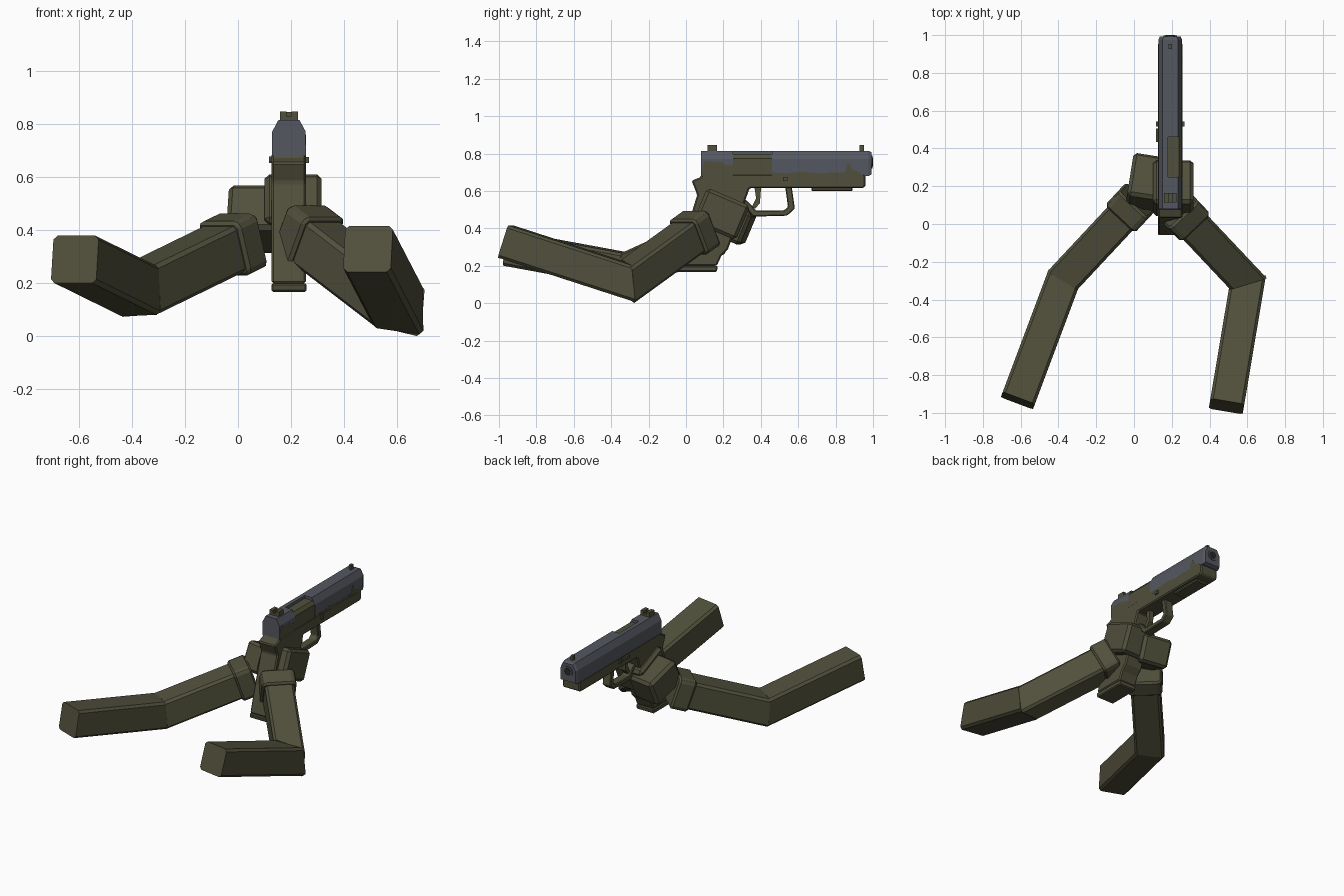
import bpy, bmesh, math
from mathutils import Vector, Matrix, Euler

if "Cube" in bpy.data.objects:
    bpy.data.objects.remove(bpy.data.objects["Cube"])


def material(name, rgb):
    m = bpy.data.materials.new(name)
    m.diffuse_color = (*rgb, 1)
    m.use_nodes = True
    m.node_tree.nodes["Principled BSDF"].inputs["Base Color"].default_value = m.diffuse_color
    return m


OLIVE = material("olive", (0.082, 0.08, 0.045))
GREY = material("gunmetal grey", (0.09, 0.097, 0.118))
DARK = material("dark bore", (0.02, 0.02, 0.022))
CX = 0.192  # centre plane of the pistol


def finish(bm, name, mat, bevel=0.0):
    bmesh.ops.recalc_face_normals(bm, faces=bm.faces)
    me = bpy.data.meshes.new(name)
    bm.to_mesh(me)
    bm.free()
    me.materials.append(mat)
    ob = bpy.data.objects.new(name, me)
    bpy.context.collection.objects.link(ob)
    if bevel:
        b = ob.modifiers.new("chamfer", 'BEVEL')
        b.width, b.segments = bevel, 1
        b.limit_method, b.angle_limit = 'ANGLE', math.radians(35)
    return ob


def box(name, centre, size, mat, bevel=0.0, rot=None):
    bm = bmesh.new()
    r = rot if rot else Matrix.Identity(4)
    bmesh.ops.create_cube(bm, size=1, matrix=Matrix.Translation(centre) @ r @ Matrix.Diagonal((*size, 1)))
    return finish(bm, name, mat, bevel)


def loft(name, ring_a, ring_b, mat, bevel=0.0):
    bm = bmesh.new()
    a = [bm.verts.new(p) for p in ring_a]
    b = [bm.verts.new(p) for p in ring_b]
    bm.faces.new(a)
    bm.faces.new(b)
    for i in range(len(a)):
        j = (i + 1) % len(a)
        bm.faces.new((a[i], a[j], b[j], b[i]))
    return finish(bm, name, mat, bevel)


def side_prism(name, pts, x0, x1, mat, bevel=0.0):
    return loft(name, [(x0, y, z) for y, z in pts], [(x1, y, z) for y, z in pts], mat, bevel)


def long_prism(name, pts, y0, y1, mat, bevel=0.0):
    return loft(name, [(CX + x, y0, z) for x, z in pts], [(CX + x, y1, z) for x, z in pts], mat, bevel)


# ---------- arms: two mitred square sleeves, wrist cuff, hand ----------
def section(d, h, c):
    right = d.cross(Vector((0, 0, 1))).normalized()
    up = right.cross(d)
    k = h - c
    return [right * x + up * z for x, z in
            ((h, -k), (h, k), (k, h), (-k, h), (-h, k), (-h, -k), (-k, -h), (k, -h))]


def arm(side, wrist, elbow, shoulder):
    wrist, elbow, shoulder = map(Vector, (wrist, elbow, shoulder))
    u1, u2 = (wrist - elbow).normalized(), (shoulder - elbow).normalized()
    n = (u1 - u2).normalized()  # mitre plane at the elbow
    for part, end, u in (("forearm", wrist, u1), ("upper_arm", shoulder, u2)):
        sec = section(u, 0.091, 0.015)
        joint = [elbow + o - u * (o.dot(n) / u.dot(n)) for o in sec]
        loft(f"{side}_{part}", joint, [end + o for o in sec], OLIVE)
    sec = section(u1, 0.108, 0.018)
    loft(f"{side}_cuff", [wrist - u1 * 0.055 + o for o in sec],
         [wrist + u1 * 0.06 + o for o in sec], OLIVE, 0.012)


arm("right", (0.265, 0.045, 0.375), (0.60, -0.31, 0.118), (0.49, -0.965, 0.33))
arm("left", (-0.02, 0.085, 0.345), (-0.375, -0.295, 0.172), (-0.615, -0.935, 0.29))

tilt = Euler((math.radians(-23), 0, 0)).to_matrix().to_4x4()
yaw = Matrix.Rotation(math.radians(-9), 4, 'Z')
box("right_hand", (0.208, 0.19, 0.477), (0.215, 0.25, 0.2), OLIVE, 0.018, tilt)
box("left_hand", (0.075, 0.22, 0.442), (0.2, 0.25, 0.185), OLIVE, 0.018, yaw @ tilt)

# ---------- pistol frame, grip and magazine base ----------
side_prism("frame_and_grip", [
    (0.08, 0.69), (0.08, 0.675), (0.03, 0.655), (0.06, 0.58), (-0.02, 0.32), (-0.055, 0.20),
    (0.165, 0.20), (0.19, 0.255), (0.225, 0.29), (0.34, 0.615), (0.95, 0.615), (0.96, 0.63),
    (0.96, 0.69)], CX - 0.065, CX + 0.065, OLIVE, 0.01)
side_prism("magazine_base", [(-0.06, 0.2), (-0.055, 0.168), (0.165, 0.168), (0.17, 0.2)],
           CX - 0.066, CX + 0.066, OLIVE, 0.006)
box("accessory_rail", (CX, 0.78, 0.61), (0.09, 0.22, 0.02), OLIVE, 0.005)

# trigger guard and trigger
side_prism("trigger_guard", [
    (0.31, 0.56), (0.30, 0.53), (0.36, 0.463), (0.54, 0.468), (0.582, 0.505), (0.565, 0.625),
    (0.53, 0.625), (0.545, 0.515), (0.525, 0.497), (0.375, 0.495), (0.335, 0.54)],
    CX - 0.03, CX + 0.03, OLIVE, 0.005)
side_prism("trigger", [
    (0.365, 0.625), (0.375, 0.56), (0.352, 0.515), (0.37, 0.505), (0.395, 0.535), (0.402, 0.625)],
    CX - 0.016, CX + 0.016, OLIVE)

# slide stop and takedown levers on both sides
box("takedown_lever", (CX, 0.53, 0.665), (0.15, 0.025, 0.022), OLIVE)
box("slide_stop", (CX - 0.066, 0.47, 0.668), (0.02, 0.07, 0.018), OLIVE)

# ---------- slide, opened at the ejection port ----------
full = [(-0.063, 0.68), (0.063, 0.68), (0.063, 0.772), (0.04, 0.815), (-0.04, 0.815), (-0.063, 0.772)]
port = [(-0.063, 0.68), (0.061, 0.68), (0.061, 0.70), (-0.012, 0.70), (-0.012, 0.815),
        (-0.04, 0.815), (-0.063, 0.772)]
long_prism("slide_rear", full, 0.08, 0.25, GREY)
long_prism("slide_middle", port, 0.25, 0.46, GREY)
long_prism("slide_front", full, 0.46, 0.975, GREY)
nose = [(x * 0.88, 0.748 + (z - 0.748) * 0.88) for x, z in full]
loft("slide_nose", [(CX + x, 0.975, z) for x, z in full],
     [(CX + x, 0.992, z) for x, z in nose], GREY)
long_prism("barrel_hood", [(-0.013, 0.685), (0.062, 0.685), (0.062, 0.775), (0.045, 0.797),
                           (-0.013, 0.797)], 0.25, 0.46, OLIVE)

# worn olive paint on the right side of the slide
side_prism("slide_paint_patch", [
    (0.085, 0.68), (0.25, 0.68), (0.25, 0.735), (0.21, 0.74), (0.19, 0.755), (0.10, 0.76), (0.085, 0.72)],
    CX + 0.06, CX + 0.0645, OLIVE)
side_prism("slide_paint_strip", [
    (0.46, 0.68), (0.95, 0.68), (0.93, 0.70), (0.89, 0.715), (0.875, 0.75), (0.86, 0.74), (0.85, 0.698),
    (0.78, 0.70), (0.72, 0.692), (0.62, 0.704), (0.53, 0.694), (0.46, 0.70)],
    CX + 0.06, CX + 0.0645, OLIVE)


# muzzle ring and bore
def disc(name, r, y0, y1, mat):
    ring = [(r * math.cos(i * math.tau / 16), 0.755 + r * math.sin(i * math.tau / 16)) for i in range(16)]
    return long_prism(name, ring, y0, y1, mat)


disc("muzzle", 0.036, 0.97, 0.998, GREY)
disc("bore", 0.024, 0.98, 1.0, DARK)

# sights
long_prism("rear_sight", [(-0.034, 0.81), (0.034, 0.81), (0.034, 0.847), (0.01, 0.847), (0.01, 0.828),
                          (-0.01, 0.828), (-0.01, 0.847), (-0.034, 0.847)], 0.115, 0.165, OLIVE)
box("front_sight", (CX, 0.94, 0.828), (0.018, 0.025, 0.036), OLIVE)
